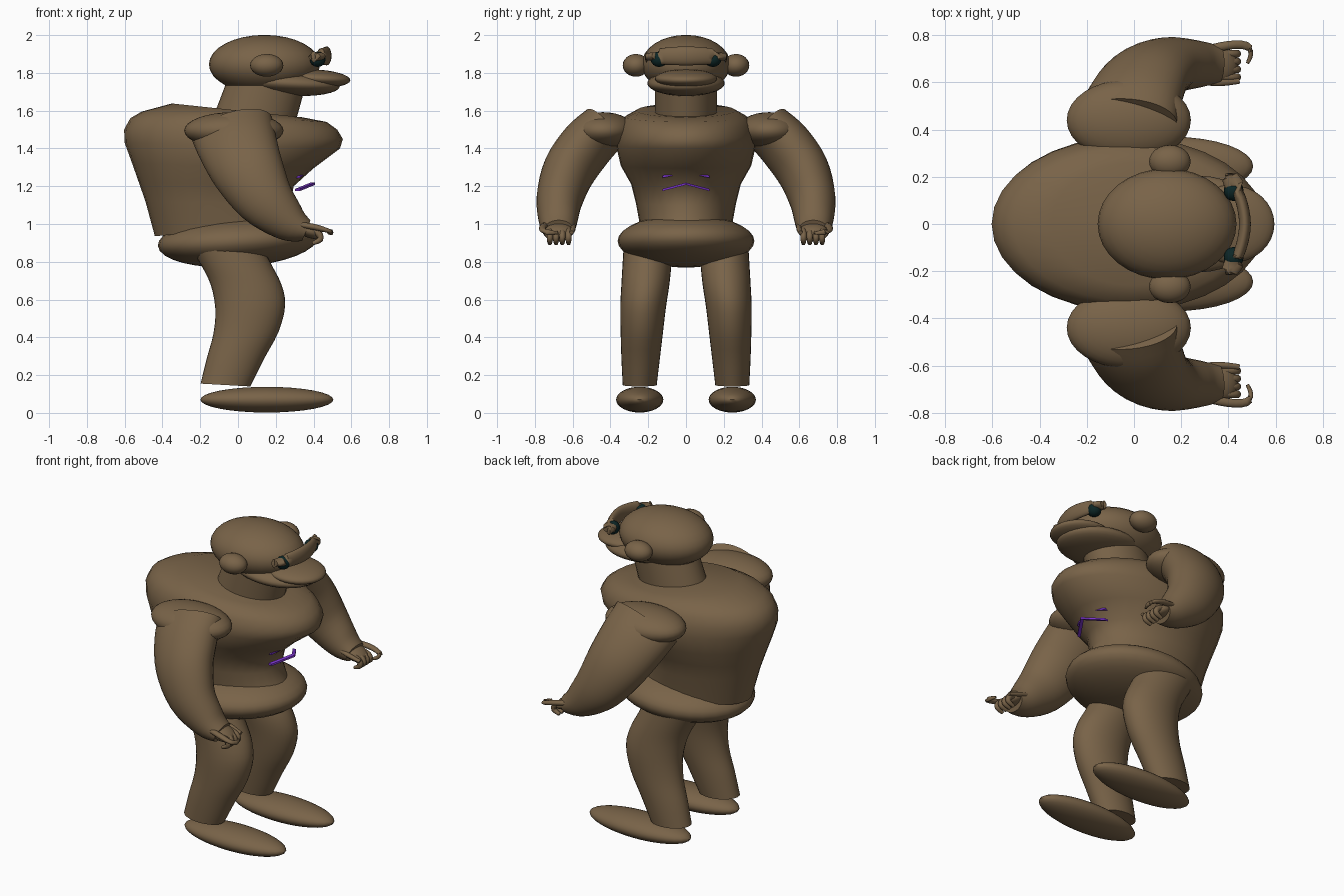
import bpy, bmesh, math
from mathutils import Vector as V

if "Cube" in bpy.data.objects:
    bpy.data.objects.remove(bpy.data.objects["Cube"])


def material(name, rgb):
    m = bpy.data.materials.new(name)
    m.diffuse_color = (*rgb, 1)
    m.use_nodes = True
    m.node_tree.nodes["Principled BSDF"].inputs["Base Color"].default_value = m.diffuse_color
    return m


BROWN = material("brown", (0.19, 0.125, 0.065))
PURPLE = material("purple", (0.2, 0.035, 0.6))
DARK = material("dark_teal", (0.004, 0.02, 0.02))


def finish(name, bm, mat, angle=50):
    bmesh.ops.recalc_face_normals(bm, faces=bm.faces[:])
    me = bpy.data.meshes.new(name)
    bm.to_mesh(me)
    bm.free()
    me.materials.append(mat)
    ob = bpy.data.objects.new(name, me)
    bpy.context.collection.objects.link(ob)
    bpy.ops.object.select_all(action='DESELECT')
    ob.select_set(True)
    bpy.context.view_layer.objects.active = ob
    bpy.ops.object.shade_smooth_by_angle(angle=math.radians(angle))
    return ob


def ellipsoid(name, loc, radii, mat=BROWN, tilt=0, seg=32):
    bm = bmesh.new()
    bmesh.ops.create_uvsphere(bm, u_segments=seg, v_segments=seg // 2, radius=1)
    for v in bm.verts:
        v.co = V((v.co.x * radii[0], v.co.y * radii[1], v.co.z * radii[2]))
    ob = finish(name, bm, mat)
    ob.location = loc
    ob.rotation_euler.y = tilt
    return ob


def smooth_rows(rows, n):
    """Catmull-Rom interpolation of rows of numbers."""
    out = []
    for i in range(len(rows) - 1):
        p = [rows[max(0, min(len(rows) - 1, i + k))] for k in (-1, 0, 1, 2)]
        for j in range(n):
            t = j / n
            out.append([0.5 * (2 * b + (c - a) * t + (2 * a - 5 * b + 4 * c - d) * t * t
                               + (3 * b - a - 3 * c + d) * t ** 3) for a, b, c, d in zip(*p)])
    return out + [list(rows[-1])]


def loft(name, rings, mat=BROWN, seg=32):
    """Skin elliptical rings given as (center, semi-axis u, semi-axis v)."""
    bm = bmesh.new()
    loops = [[bm.verts.new(c + u * math.cos(2 * math.pi * k / seg) + v * math.sin(2 * math.pi * k / seg))
              for k in range(seg)] for c, u, v in rings]
    for a, b in zip(loops, loops[1:]):
        for k in range(seg):
            bm.faces.new((a[k], a[(k + 1) % seg], b[(k + 1) % seg], b[k]))
    bm.faces.new(loops[0])
    bm.faces.new(loops[-1])
    return finish(name, bm, mat)


def tilted(name, rows):
    """Rows: back x, back z, front x, front z, y center, y radius."""
    loft(name, [(V(((a + c) / 2, y, (b + d) / 2)), V(((c - a) / 2, 0, (d - b) / 2)), V((0, r, 0)))
                for a, b, c, d, y, r in rows])


def tube(name, rows, n=4, seg=24, mat=BROWN):
    """Rows: x, y, z, radius in the side plane, radius across it."""
    rows = smooth_rows(rows, n)
    pts = [V(r[:3]) for r in rows]
    rings = []
    for i, r in enumerate(rows):
        t = (pts[min(i + 1, len(pts) - 1)] - pts[max(i - 1, 0)]).normalized()
        ref = V((0, 1, 0)) if abs(t.y) < 0.9 else V((0, 0, 1))
        u = t.cross(ref).normalized()
        rings.append((pts[i], u * r[3], t.cross(u) * r[4]))
    return loft(name, rings, mat, seg)


# Torso, flaring from the waist to a broad chest
tilted("torso", [
    (-.44, .935, .32, 1.01, 0, .24), (-.49, 1.12, .275, 1.10, 0, .265),
    (-.525, 1.22, .295, 1.20, 0, .29), (-.56, 1.32, .40, 1.295, 0, .345),
    (-.60, 1.43, .54, 1.40, 0, .37), (-.603, 1.50, .555, 1.45, 0, .367),
    (-.57, 1.56, .525, 1.50, 0, .35), (-.51, 1.595, .47, 1.54, 0, .325),
    (-.35, 1.638, .34, 1.565, 0, .26)])
ellipsoid("pelvis", (0, 0, .91), (.425, .362, .138), tilt=-.06)

# Neck and head
tilted("neck", [(-.13, 1.57, .305, 1.54, 0, .163), (-.05, 1.78, .36, 1.74, 0, .163)])
ellipsoid("head", (.14, 0, 1.845), (.294, .235, .156))
ellipsoid("jaw", (.27, 0, 1.745), (.27, .205, .066), tilt=.06)
ellipsoid("muzzle", (.41, 0, 1.77), (.185, .165, .048), tilt=.05)

# Curved brow ridge
tube("brow", [(.40, -.215, 1.885, .008, .012), (.405, -.2, 1.885, .02, .035),
              (.45, -.11, 1.888, .024, .045), (.47, 0, 1.89, .025, .05),
              (.45, .11, 1.888, .024, .045), (.405, .2, 1.885, .02, .035),
              (.40, .215, 1.885, .008, .012)])

# Two angled chest stripes
for name, rows in (("upper_stripe", (.315, 1.25, .36, 1.277)), ("lower_stripe", (.315, 1.18, .395, 1.213))):
    x0, z0, x1, z1 = rows
    bm = bmesh.new()
    ring = []
    for x, y, z in ((x0, -.125, z0), (x1, 0, z1), (x0, .125, z0)):
        ring.append([bm.verts.new((x + dx, y, z + dz)) for dx, dz in
                     ((-.012, -.006), (.012, -.006), (.012, .006), (-.012, .006))])
    for a, b in zip(ring, ring[1:]):
        for k in range(4):
            bm.faces.new((a[k], a[(k + 1) % 4], b[(k + 1) % 4], b[k]))
    bm.faces.new(ring[0])
    bm.faces.new(ring[-1])
    finish(name, bm, PURPLE, 20)

# Paired parts
for side, s in (("left", 1), ("right", -1)):
    def path(rows):
        return [(r[0], s * r[1], *r[2:]) for r in rows]

    ellipsoid(side + "_ear", (.152, s * .265, 1.84), (.088, .07, .06), seg=24)
    ellipsoid(side + "_eye", (.422, s * .142, 1.872), (.042, .045, .041), DARK, seg=16)

    # Arm and shoulder cap
    ellipsoid(side + "_shoulder", (-.022, s * .44, 1.495), (.263, .172, .097))
    tube(side + "_arm", path([
        (-.03, .44, 1.50, .22, .13), (.0, .53, 1.41, .21, .14), (.055, .62, 1.28, .19, .138),
        (.145, .67, 1.13, .155, .122), (.27, .677, 1.01, .105, .1), (.36, .675, .965, .06, .08)]), seg=32)

    # Hand with curled fingers and an outer thumb
    ellipsoid(side + "_palm", (.37, s * .675, .965), (.075, .075, .035), tilt=.4, seg=20)
    for i in range(4):
        y = .622 + .033 * i
        tube(f"{side}_finger_{i + 1}", path([
            (.37, y, .97, .018, .016), (.425, y, .95, .018, .017),
            (.435, y, .918, .016, .016), (.395, y, .897, .01, .011)]), n=3, seg=10)
    tube(side + "_thumb", path([
        (.30, .735, 1.0, .014, .02), (.40, .757, .985, .016, .019), (.475, .755, .965, .012, .018),
        (.495, .72, .955, .01, .014), (.48, .68, .952, .008, .008)]), n=3, seg=10)
    tube(side + "_inner_finger", path([
        (.28, .605, 1.0, .012, .015), (.36, .598, .98, .014, .015), (.445, .605, .955, .01, .012)]), n=3, seg=10)

    # Bent leg and flat oval foot
    tilted(side + "_leg", smooth_rows([
        (-.27, .90, .14, .86, s * .205, .125), (-.20, .79, .18, .78, s * .207, .129),
        (-.145, .68, .23, .68, s * .215, .127), (-.12, .55, .25, .57, s * .227, .121),
        (-.13, .42, .215, .43, s * .234, .112), (-.165, .29, .14, .29, s * .24, .102),
        (-.198, .155, .065, .14, s * .245, .09)], 3))
    ellipsoid(side + "_foot", (.153, s * .245, .07), (.352, .125, .068))
